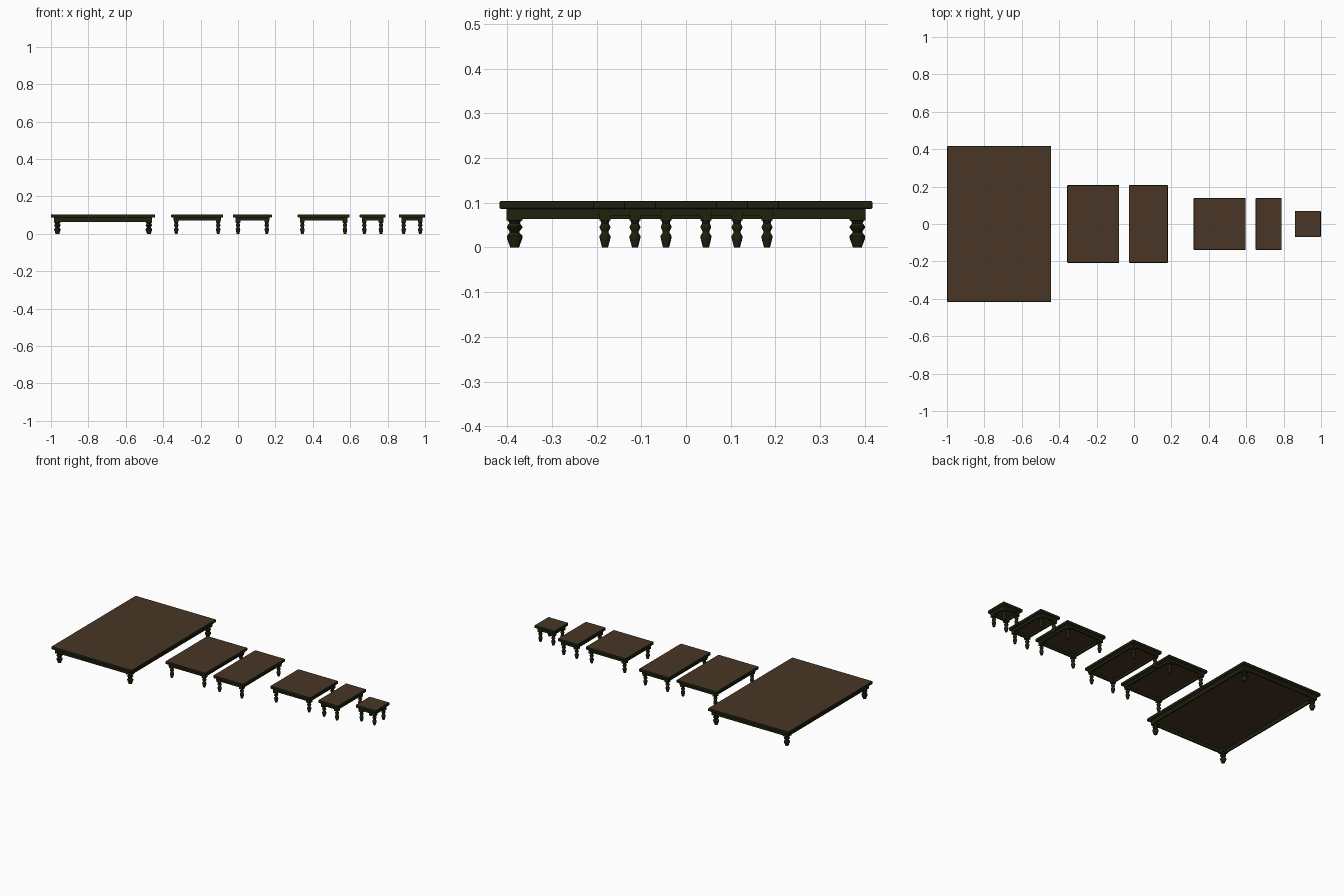
import bpy, bmesh, math

if "Cube" in bpy.data.objects:
    bpy.data.objects.remove(bpy.data.objects["Cube"])

def material(name, rgb):
    m = bpy.data.materials.new(name)
    m.diffuse_color = (*rgb, 1)
    m.use_nodes = True
    m.node_tree.nodes["Principled BSDF"].inputs["Base Color"].default_value = m.diffuse_color
    return m

BROWN = material("brown wood", (0.066, 0.037, 0.019))
DARK = material("dark olive wood", (0.013, 0.015, 0.004))

TOP, SLAB_BOTTOM = 0.104, 0.086

def finish(bm, name, mats):
    me = bpy.data.meshes.new(name)
    bmesh.ops.recalc_face_normals(bm, faces=bm.faces)
    bm.to_mesh(me)
    bm.free()
    for m in mats:
        me.materials.append(m)
    ob = bpy.data.objects.new(name, me)
    bpy.context.collection.objects.link(ob)
    return ob

def add_box(bm, x0, x1, y0, y1, z0, z1):
    vs = bmesh.ops.create_cube(bm, size=1)["verts"]
    for v in vs:
        v.co = ((x0 + x1) / 2 + v.co.x * (x1 - x0),
                (y0 + y1) / 2 + v.co.y * (y1 - y0),
                (z0 + z1) / 2 + v.co.z * (z1 - z0))

def table_top(name, cx, w, d):
    # Slab with softened edges: brown top and underside, dark rim
    bm = bmesh.new()
    add_box(bm, cx - w / 2, cx + w / 2, -d / 2, d / 2, SLAB_BOTTOM, TOP)
    bmesh.ops.bevel(bm, geom=bm.edges[:], offset=0.004, segments=2,
                    profile=0.5, affect='EDGES')
    bm.normal_update()
    for f in bm.faces:
        f.material_index = 0 if abs(f.normal.z) > 0.95 else 1
    finish(bm, name + "_top", [BROWN, DARK])

def apron(name, cx, w, d, inset, thick, z0):
    # Four rails under the top, open in the middle
    bm = bmesh.new()
    a, b = w / 2 - inset, d / 2 - inset
    for s in (-1, 1):
        y0, y1 = sorted((s * b, s * (b - thick)))
        add_box(bm, cx - a, cx + a, y0, y1, z0, SLAB_BOTTOM + 0.001)
        x0, x1 = sorted((cx + s * a, cx + s * (a - thick)))
        add_box(bm, x0, x1, -b + thick, b - thick, z0, SLAB_BOTTOM + 0.001)
    finish(bm, name + "_apron", [DARK])

# Turned leg: radius as a share of the full radius, height
PROFILE = [(0.55, 0), (0.62, 0.004), (0.95, 0.02), (0.97, 0.026), (0.62, 0.033),
           (0.62, 0.036), (0.95, 0.044), (0.95, 0.047), (0.66, 0.054),
           (0.75, 0.058), (0.9, 0.061)]

def legs(name, cx, w, d, inset, radius):
    bm = bmesh.new()
    n = 12
    for sx in (-1, 1):
        for sy in (-1, 1):
            x, y = cx + sx * (w / 2 - inset), sy * (d / 2 - inset)
            rings = []
            for r, z in PROFILE:
                rings.append([bm.verts.new((x + r * radius * math.cos(2 * math.pi * i / n),
                                            y + r * radius * math.sin(2 * math.pi * i / n), z))
                              for i in range(n)])
            for lo, hi in zip(rings, rings[1:]):
                for i in range(n):
                    j = (i + 1) % n
                    bm.faces.new((lo[i], lo[j], hi[j], hi[i]))
            bm.faces.new(rings[0][::-1])
            bm.faces.new(rings[-1])
            # Square block that joins the rails
            add_box(bm, x - radius, x + radius, y - radius, y + radius,
                    0.06, SLAB_BOTTOM + 0.001)
    ob = finish(bm, name + "_legs", [DARK])
    bpy.context.view_layer.objects.active = ob
    ob.select_set(True)
    bpy.ops.object.shade_smooth_by_angle(angle=math.radians(35))
    ob.select_set(False)

# name, centre x, width, depth, apron inset, apron bottom, leg inset, leg radius
TABLES = [
    ("huge_table", -0.721, 0.557, 0.834, 0.016, 0.064, 0.034, 0.018),
    ("large_table", -0.218, 0.278, 0.416, 0.013, 0.070, 0.027, 0.0125),
    ("long_table", 0.077, 0.208, 0.416, 0.013, 0.070, 0.027, 0.0125),
    ("square_table", 0.458, 0.278, 0.278, 0.013, 0.070, 0.025, 0.0125),
    ("narrow_table", 0.720, 0.139, 0.278, 0.013, 0.070, 0.025, 0.0125),
    ("small_table", 0.930, 0.139, 0.139, 0.013, 0.070, 0.025, 0.0125),
]
for name, cx, w, d, ain, az, lin, r in TABLES:
    table_top(name, cx, w, d)
    apron(name, cx, w, d, ain, 0.008, az)
    legs(name, cx, w, d, lin, r)
